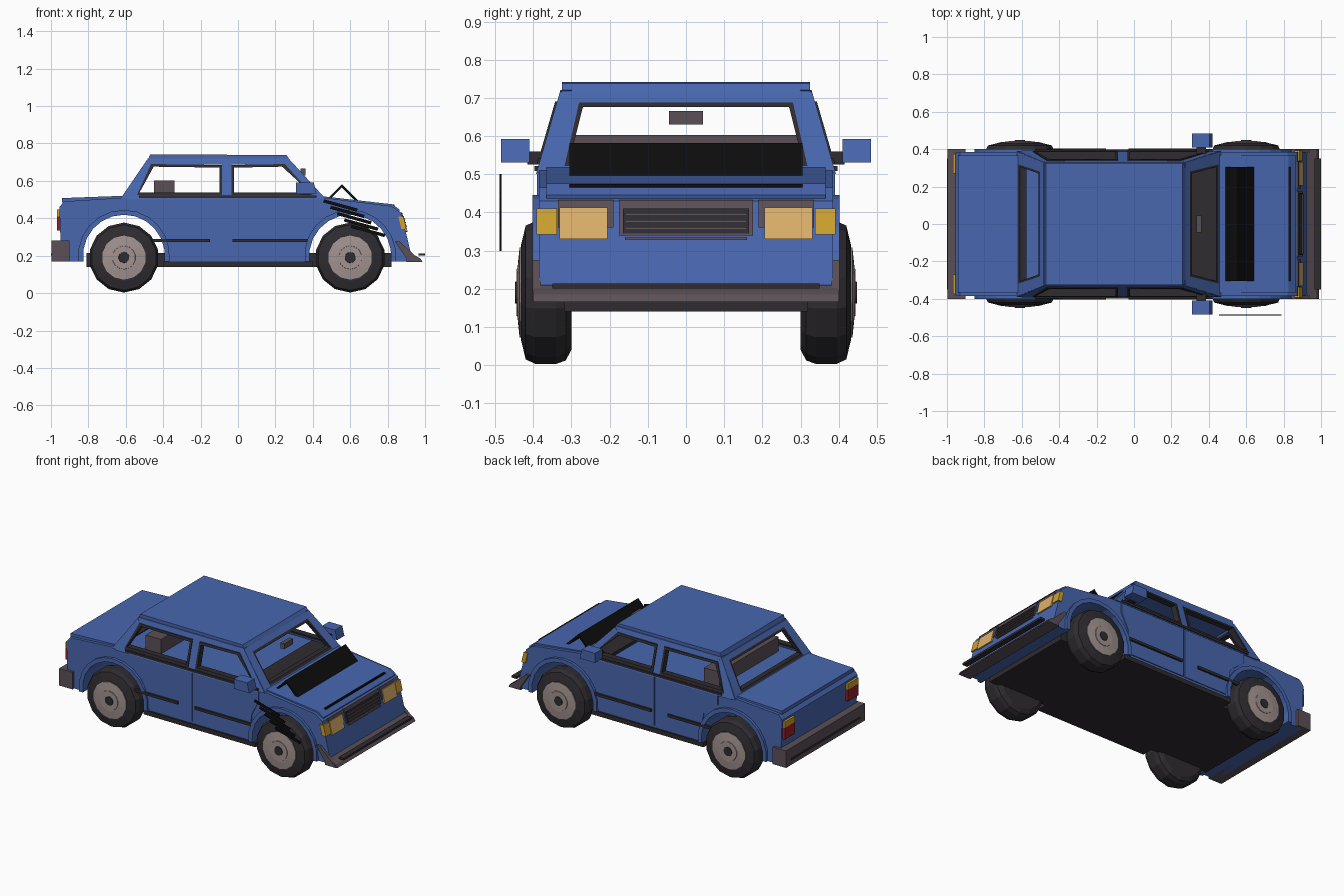
import bpy, bmesh, math
from mathutils import Vector

if "Cube" in bpy.data.objects:
    bpy.data.objects.remove(bpy.data.objects["Cube"])

def mat(name, r, g, b):
    m = bpy.data.materials.new(name)
    m.diffuse_color = (r, g, b, 1)
    m.use_nodes = True
    m.node_tree.nodes["Principled BSDF"].inputs["Base Color"].default_value = m.diffuse_color
    return m

BLUE = mat("blue_paint", .065, .135, .43)
DARK = mat("dark_trim", .028, .025, .03)
BLACK = mat("black", .004, .004, .004)
GREY = mat("plum_grey", .105, .08, .095)
RIM = mat("rim", .36, .29, .28)
TAN = mat("headlamp", .72, .43, .14)
AMBER = mat("amber", .62, .36, .03)
RED = mat("red", .33, .015, .02)

def finish(name, bm, m):
    bmesh.ops.recalc_face_normals(bm, faces=bm.faces)
    me = bpy.data.meshes.new(name)
    bm.to_mesh(me)
    bm.free()
    me.materials.append(m)
    ob = bpy.data.objects.new(name, me)
    bpy.context.collection.objects.link(ob)
    return ob

def slab(name, pts, vec, m):
    """Polygon of 3D points extruded along vec."""
    bm = bmesh.new()
    a = [bm.verts.new(p) for p in pts]
    b = [bm.verts.new(Vector(p) + Vector(vec)) for p in pts]
    bm.faces.new(a)
    bm.faces.new(b[::-1])
    n = len(a)
    for i in range(n):
        j = (i + 1) % n
        bm.faces.new((a[i], b[i], b[j], a[j]))
    return finish(name, bm, m)

def prism(name, xz, y0, y1, m):
    return slab(name, [(x, y0, z) for x, z in xz], (0, y1 - y0, 0), m)

def box(name, x0, x1, y0, y1, z0, z1, m):
    return prism(name, [(x0, z0), (x1, z0), (x1, z1), (x0, z1)], y0, y1, m)

def ring(name, outer, inner, vec, m):
    """Frame between two matching 3D loops, extruded along vec."""
    bm = bmesh.new()
    v = Vector(vec)
    L = [[bm.verts.new(Vector(p) + o) for p in loop] for loop in (outer, inner) for o in (Vector(), v)]
    oa, ob, ia, ib = L
    n = len(outer)
    for i in range(n):
        j = (i + 1) % n
        for p, q in ((oa, ia), (ob, ib), (oa, ob), (ia, ib)):
            bm.faces.new((p[i], p[j], q[j], q[i]))
    return finish(name, bm, m)

def lathe(name, prof, cx, cz, side, m, n=14):
    """Revolve (radius, y) points around the axle."""
    bm = bmesh.new()
    loops = [[bm.verts.new((cx + r * math.sin(2 * math.pi * k / n), side * y,
                            cz + r * math.cos(2 * math.pi * k / n))) for k in range(n)] for r, y in prof]
    for a, b in zip(loops, loops[1:]):
        for k in range(n):
            j = (k + 1) % n
            bm.faces.new((a[k], a[j], b[j], b[k]))
    bm.faces.new(loops[0])
    bm.faces.new(loops[-1])
    return finish(name, bm, m)

RW, FW, WZ = -.61, .60, .19

def arch(cx, r, z0=.17, n=12):
    """Arc of points over a wheel, front to back."""
    a0 = math.asin((z0 - .20) / r)
    return [(cx + r * math.cos(a0 + (math.pi - 2 * a0) * i / n),
             .20 + r * math.sin(a0 + (math.pi - 2 * a0) * i / n)) for i in range(n + 1)]

# Lower body with wheel arches, floor
body = [(-.945, .17), (-.955, .46), (-.93, .49), (-.62, .51), (.46, .51), (.82, .465), (.872, .43), (.935, .17)]
prism("body", body + arch(FW, .22) + arch(RW, .22), -.385, .385, BLUE)
box("floor", -.81, .82, -.32, .32, .14, .215, DARK)

# Lids and scuttle
prism("boot_lid", [(-.94, .485), (-.62, .505), (-.62, .52), (-.94, .508)], -.365, .365, BLUE)
prism("bonnet", [(.45, .505), (.82, .46), (.86, .43), (.865, .445), (.825, .475), (.45, .518)], -.365, .365, BLUE)
prism("bonnet_vent_rear", [(.475, .50), (.485, .495), (.56, .57), (.555, .582)], -.305, .305, BLACK)
prism("bonnet_vent_front", [(.555, .582), (.55, .57), (.635, .485), (.648, .49)], -.305, .305, BLACK)
box("bonnet_front_strip", .79, .838, -.305, .305, .462, .474, BLACK)

# Roof
slope = [(-.48, .335), (.27, .335)]
prism("roof", [(-.485, .70), (.285, .70), (.26, .738), (-.47, .742)], -.325, .325, BLUE)

def side_map(pts, s, off=0):
    return [(x, s * (.39 - (z - .51) * .29 + off), z) for x, z in pts]

def shrink(pts, d):
    cx = sum(p[0] for p in pts) / len(pts)
    cz = sum(p[1] for p in pts) / len(pts)
    return [(x - math.copysign(d, x - cx), z - math.copysign(d, z - cz)) for x, z in pts]

rear_win = [(-.54, .525), (-.465, .69), (-.085, .685), (-.085, .525)]
front_win = [(-.035, .525), (-.035, .685), (.25, .69), (.40, .525)]
pillars = {
    "rear_pillar": [(-.625, .505), (-.485, .715), (-.465, .69), (-.54, .525), (-.54, .505)],
    "middle_pillar": [(-.085, .51), (-.085, .70), (-.035, .70), (-.035, .51)],
    "front_pillar": [(.40, .505), (.40, .525), (.25, .69), (.275, .715), (.465, .505)],
    "roof_rail": [(-.465, .688), (-.485, .72), (.275, .72), (.25, .688)],
    "window_sill": [(-.60, .50), (-.60, .528), (.42, .528), (.42, .50)],
}
for s, tag in ((-1, "right"), (1, "left")):
    # Cabin side frame and window seals
    for nm, pts in pillars.items():
        slab(f"{tag}_{nm}", side_map(pts, s), (0, -s * .03, 0), BLUE)
    for nm, w in (("rear", rear_win), ("front", front_win)):
        ring(f"{tag}_{nm}_window_seal", side_map(w, s, .005), side_map(shrink(w, .014), s, .005),
             (0, -s * .04, 0), DARK)
    box(f"{tag}_belt_strip", -.53, .42, s * .38, s * .397, .508, .522, DARK)
    # Doors, side mouldings
    prism(f"{tag}_rear_door", [(-.37, .185), (-.055, .185), (-.055, .508), (-.50, .508), (-.50, .44), (-.40, .36)],
          s * .38, s * .391, BLUE)
    prism(f"{tag}_front_door", [(-.047, .185), (.36, .185), (.37, .34), (.42, .44), (.42, .508), (-.047, .508)],
          s * .38, s * .391, BLUE)
    for i, (a, b) in enumerate(((-.46, -.15), (-.03, .375))):
        box(f"{tag}_moulding_{i}", a, b, s * .385, s * .403, .273, .29, DARK)
    box(f"{tag}_sill", -.40, .40, s * .30, s * .392, .14, .168, DARK)
    # Wheel arch flares
    for nm, cx in (("rear", RW), ("front", FW)):
        o, i = arch(cx, .245), arch(cx, .219)
        prism(f"{tag}_{nm}_flare", o + i[::-1], s * .36, s * .402, BLUE)
        # Wheels
        lathe(f"{tag}_{nm}_tyre", [(.15, .30), (.178, .315), (.187, .34), (.187, .395), (.175, .42), (.125, .432)],
              cx, WZ, s, DARK)
        lathe(f"{tag}_{nm}_rim", [(.118, .40), (.118, .436), (.07, .441)], cx, WZ, s, RIM)
        lathe(f"{tag}_{nm}_rim_dish", [(.066, .43), (.062, .444)], cx, WZ, s, RIM)
        lathe(f"{tag}_{nm}_hub", [(.032, .43), (.028, .448)], cx, WZ, s, DARK)
    # Door mirrors
    prism(f"{tag}_mirror", [(.31, .53), (.42, .53), (.405, .592), (.31, .592)], s * .41, s * .485, BLUE)
    box(f"{tag}_mirror_mount", .335, .385, s * .365, s * .415, .525, .56, DARK)
    # Tail lamps
    y0, y1 = s * .27, s * .375
    box(f"{tag}_tail_lamp", -.968, -.94, y0, y1, .335, .41, RED)
    box(f"{tag}_tail_indicator", -.968, -.94, y0, y1, .41, .448, AMBER)

# Windscreen and rear window frames
def end_map(pts, xb, xt, zb=.505, zt=.715):
    return [(xb + (xt - xb) * (z - zb) / (zt - zb), y, z) for y, z in pts]

outer = [(-.388, .505), (-.328, .715), (.328, .715), (.388, .505)]
inner = [(-.318, .522), (-.28, .688), (.28, .688), (.318, .522)]
seal = [(-.306, .534), (-.27, .676), (.27, .676), (.306, .534)]
for nm, xb, xt, d in (("windscreen", .468, .275, -.025), ("rear_window", -.628, -.485, .025)):
    ring(nm + "_frame", end_map(outer, xb, xt), end_map(inner, xb, xt), (d, 0, 0), BLUE)
    ring(nm + "_seal", end_map(inner, xb, xt), end_map(seal, xb, xt), (d * 1.3, 0, 0), DARK)

# Interior
box("rear_seat", -.45, -.34, -.30, .30, .50, .603, GREY)
box("rear_view_mirror", .335, .362, -.045, .045, .63, .665, GREY)
prism("dashboard", [(.30, .50), (.44, .50), (.42, .53), (.30, .53)], -.33, .33, DARK)

# Parts lying on the sloped nose
def nose(name, y0, y1, z0, z1, d, m):
    f = lambda z: .872 + (.43 - z) * .242
    prism(name, [(f(z0) - .02, z0), (f(z0) + d, z0), (f(z1) + d, z1), (f(z1) - .02, z1)], y0, y1, m)

nose("grille_frame", -.175, .175, .34, .432, .006, GREY)
nose("grille", -.165, .165, .345, .41, .010, DARK)
for k in range(3):
    nose(f"grille_bar_{k}", -.16, .16, .357 + k * .018, .362 + k * .018, .014, GREY)
nose("grille_lower_strip", -.16, .16, .328, .336, .010, GREY)
for s, tag in ((-1, "right"), (1, "left")):
    nose(f"{tag}_headlamp_frame", s * .19, s * .335, .36, .432, .005, GREY)
    nose(f"{tag}_headlamp", s * .205, s * .332, .33, .413, .010, TAN)
    nose(f"{tag}_front_indicator", s * .338, s * .392, .342, .41, .008, AMBER)
    # Bumper ends
    prism(f"{tag}_front_bumper_end", [(.84, .275), (.865, .275), (.985, .165), (.915, .165)], s * .38, s * .402, GREY)

# Bumpers
prism("front_bumper", [(.90, .165), (.988, .165), (.975, .185), (.93, .21), (.90, .21)], -.40, .40, GREY)
box("front_bumper_strip", .965, 1.0, -.35, .35, .20, .213, DARK)
box("rear_bumper", -.996, -.90, -.402, .402, .17, .28, GREY)
box("rear_bumper_strip", -1.0, -.98, -.35, .35, .20, .213, DARK)

# Loose louvre slats beside the right front wing
for k in range(5):
    x, z = .455 + k * .037, .497 - k * .034
    prism(f"louvre_{k}", [(x, z - .012), (x + .18, z - .062), (x + .185, z - .045), (x + .005, z + .004)],
          -.488, -.483, BLACK)
